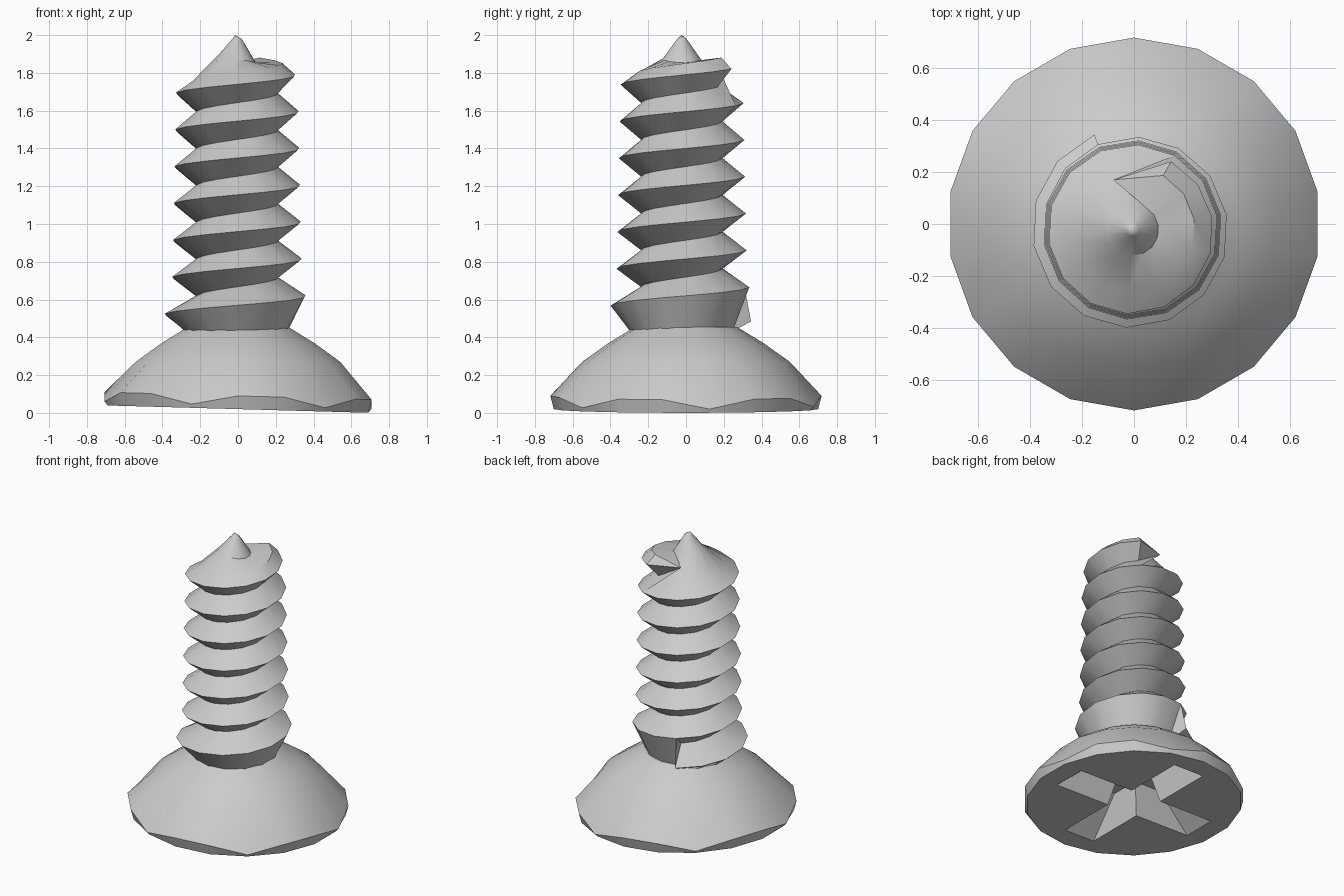
import bpy, bmesh, math
from mathutils import Vector

cube = bpy.data.objects.get("Cube")
if cube:
    bpy.data.objects.remove(cube, do_unlink=True)

steel = bpy.data.materials.new("grey steel")
steel.use_nodes = True
GREY = (0.6, 0.6, 0.6, 1)
steel.diffuse_color = GREY
steel.node_tree.nodes["Principled BSDF"].inputs["Base Color"].default_value = GREY


def finish(bm, name, angle):
    bmesh.ops.recalc_face_normals(bm, faces=bm.faces)
    mesh = bpy.data.meshes.new(name)
    bm.to_mesh(mesh)
    bm.free()
    mesh.materials.append(steel)
    ob = bpy.data.objects.new(name, mesh)
    bpy.context.collection.objects.link(ob)
    bpy.ops.object.select_all(action="DESELECT")
    ob.select_set(True)
    bpy.context.view_layer.objects.active = ob
    bpy.ops.object.shade_smooth_by_angle(angle=math.radians(angle))
    return ob


def bridge(bm, a, b):
    n = len(a)
    for i in range(n):
        j = (i + 1) % n
        bm.faces.new((a[i], a[j], b[j], b[i]))


# Domed head, with a slightly tilted underside and a scalloped rim
SIDES = 18
bm = bmesh.new()


def spin(i, r):
    a = math.tau * (i + 0.5) / SIDES
    return r * math.cos(a), r * math.sin(a)


def under(x, y, lift=0.0):
    return bm.verts.new((x, y, 0.02 - 0.028 * x + lift))


bottom = [under(*spin(i, 0.7)) for i in range(SIDES)]
rim = [under(*spin(i, 0.718), 0.02 if i % 3 == 0 else 0.07) for i in range(SIDES)]
rings = [bottom, rim]
for r, z in ((0.55, 0.27), (0.41, 0.37), (0.27, 0.455)):
    rings.append([bm.verts.new((*spin(i, r), z)) for i in range(SIDES)])
for a, b in zip(rings, rings[1:]):
    bridge(bm, a, b)
bm.faces.new(rings[-1])


# Cross recess: opening in the underside, tapering up to a smaller floor
def cross(length, half):
    pts = []
    for q in range(4):
        c, s = (1, 0, -1, 0)[q], (0, 1, 0, -1)[q]
        for x, y in ((length, -half), (length, half), (half, half)):
            pts.append((x * c - y * s, x * s + y * c))
    return pts


opening = [under(x, y) for x, y in cross(0.55, 0.12)]
floor = [bm.verts.new((x, y, 0.24)) for x, y in cross(0.28, 0.07)]
bridge(bm, opening, floor)
bm.faces.new(floor)
edges = [bm.edges.get((loop[i - 1], loop[i])) for loop in (bottom, opening) for i in range(len(loop))]
bmesh.ops.triangle_fill(bm, edges=edges, use_beauty=True)
finish(bm, "screw_head", 30)

# Threaded shank: a helical crest and root, closed by a pointed tip
N, PITCH = 14, 0.195
END = 7 * N - 2
LAST = END - N
AXIS = Vector((-0.005, -0.022, 0))
START = math.radians(112)
bm = bmesh.new()


def angle(k):
    return START + math.tau * k / N


def point(k, r, z):
    return bm.verts.new(AXIS + Vector((r * math.cos(angle(k)), r * math.sin(angle(k)), z)))


def height(k):
    return 0.484 + PITCH * k / N


def crest_radius(k):
    t = k / N
    if t < 1.1:
        return 0.395 - 0.04 * t
    return 0.352 - 0.004 * t - 0.05 * max(0, t - 6.4)


crest = [point(k, crest_radius(k), height(k)) for k in range(END + 1)]
root = [point(k, 0.215, height(k) + PITCH / 2) for k in range(LAST + 1)]
base = [point(k, 0.265, 0.42) for k in range(N)]
shoulder = [point(k, 0.24, height(k) + 0.06) for k in range(LAST, END + 1)]
collar = [point(k, 0.1, 1.875 - 0.02 * math.cos(angle(k))) for k in range(LAST, END)]
neck = [point(k, 0.025, 1.98) for k in range(LAST, END)]
tip = bm.verts.new(AXIS + Vector((-0.01, 0, 2)))

for k in range(LAST):
    bm.faces.new((crest[k], crest[k + 1], root[k + 1], root[k]))
    bm.faces.new((root[k], root[k + 1], crest[k + 1 + N], crest[k + N]))
for k in range(N):
    j = (k + 1) % N
    bm.faces.new((base[k], base[j], crest[k + 1], crest[k]))
    bm.faces.new((crest[LAST + k], crest[LAST + k + 1], shoulder[k + 1], shoulder[k]))
    bm.faces.new((shoulder[k], shoulder[k + 1], collar[j], collar[k]))
    bm.faces.new((neck[k], neck[j], tip))
bridge(bm, collar, neck)

# Thread start wall, and the pointed sliver where the thread runs out
bm.faces.new((base[0], crest[0], root[0], crest[N]))
runout = (crest[END], shoulder[N], collar[0], shoulder[0], crest[LAST], root[LAST])
sliver = bm.verts.new((-0.08, 0.17, 1.83))
for a, b in zip(runout, runout[1:] + runout[:1]):
    bm.faces.new((a, b, sliver))
bm.faces.new(base)
finish(bm, "threaded_shank", 30)
